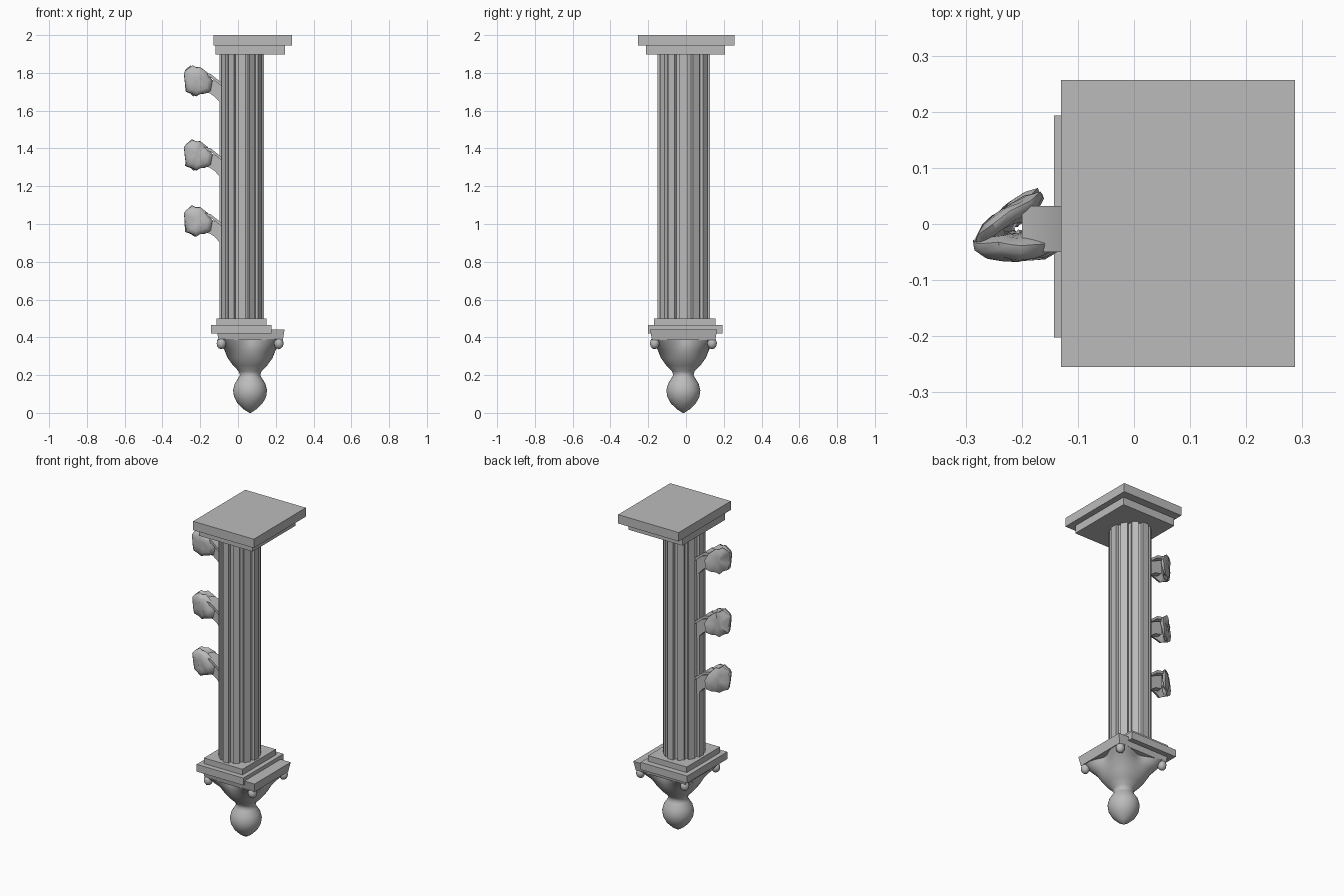
import bpy
import bmesh
import random
from math import sin, cos, pi, radians
from mathutils import Vector

random.seed(4)

if "Cube" in bpy.data.objects:
    bpy.data.objects.remove(bpy.data.objects["Cube"], do_unlink=True)

stone = bpy.data.materials.new("grey_stone")
stone.use_nodes = True
GREY = (0.5, 0.5, 0.5, 1)
stone.diffuse_color = GREY
stone.node_tree.nodes["Principled BSDF"].inputs["Base Color"].default_value = GREY


def finish(name, bm, smooth=None):
    """Turn a bmesh into an object, optionally smooth shaded."""
    bmesh.ops.recalc_face_normals(bm, faces=bm.faces)
    mesh = bpy.data.meshes.new(name)
    bm.to_mesh(mesh)
    bm.free()
    mesh.materials.append(stone)
    obj = bpy.data.objects.new(name, mesh)
    bpy.context.collection.objects.link(obj)
    if smooth:
        bpy.ops.object.select_all(action="DESELECT")
        obj.select_set(True)
        bpy.context.view_layer.objects.active = obj
        bpy.ops.object.shade_smooth_by_angle(angle=radians(smooth))
    return obj


def loft(name, rings, smooth=None):
    """Skin a series of closed rings and cap both ends."""
    bm = bmesh.new()
    rows = [[bm.verts.new(p) for p in ring] for ring in rings]
    n = len(rows[0])
    for a, b in zip(rows, rows[1:]):
        for i in range(n):
            j = (i + 1) % n
            bm.faces.new((a[i], a[j], b[j], b[i]))
    bm.faces.new(rows[0])
    bm.faces.new(rows[-1])
    return finish(name, bm, smooth)


def slab(name, x0, x1, y0, y1, z0, z1, inset=0.0):
    """Rectangular slab whose underside may be slightly smaller."""
    def ring(z, d):
        return [(x0 + d, y0 + d, z), (x1 - d, y0 + d, z),
                (x1 - d, y1 - d, z), (x0 + d, y1 - d, z)]
    loft(name, [ring(z0, inset), ring(z1, 0)])


# Stepped slabs at the top and at the foot of the shaft
slab("top_slab", -0.13, 0.287, -0.255, 0.257, 1.945, 2.0)
slab("upper_step", -0.12, 0.25, -0.213, 0.207, 1.897, 1.945)
slab("lower_step", -0.115, 0.15, -0.17, 0.157, 0.465, 0.5)
slab("base_slab", -0.143, 0.178, -0.202, 0.193, 0.42, 0.465)
slab("corbel_slab", -0.113, 0.247, -0.19, 0.165, 0.385, 0.442, 0.01)

# Shaft with twelve flat ribs and grooves between them
TEETH = 12


def shaft_ring(z):
    ring = []
    for t in range(TEETH):
        for offset, depth in ((-0.3, 1), (0.3, 1), (0.36, 0.87), (0.64, 0.87)):
            a = 2 * pi * (t + offset) / TEETH
            c, s = cos(a), sin(a)
            diamond = (abs(c) ** 1.6 + abs(s) ** 1.6) ** (-1 / 1.6)
            r = diamond * depth
            ring.append((0.02 + 0.122 * r * c, -0.012 + 0.143 * r * s, z))
    return ring


loft("fluted_shaft", [shaft_ring(0.49), shaft_ring(1.9)])

# Corbel: pointed ball, neck and a bowl that flares to four corners
CX, CY = 0.064, -0.014
PROFILE = [(0.004, 0.0, 0), (0.035, 0.02, 0), (0.066, 0.05, 0),
           (0.085, 0.085, 0), (0.09, 0.12, 0), (0.081, 0.155, 0),
           (0.062, 0.185, 0), (0.054, 0.2, 0), (0.06, 0.22, 0.02),
           (0.09, 0.25, 0.04), (0.12, 0.29, 0.06), (0.138, 0.33, 0.12),
           (0.148, 0.36, 0.3), (0.15, 0.39, 0.5)]


def bowl_ring(r, z, flare):
    ring = []
    for i in range(48):
        a = 2 * pi * i / 48
        crease = 1 - flare * 0.2 * abs(cos(2 * a)) ** 8
        k = r * crease * (1 + flare * abs(sin(2 * a)) ** 3)
        ring.append((CX + k * cos(a), CY + k * sin(a), z))
    return ring


loft("corbel_bowl", [bowl_ring(*p) for p in PROFILE], 50)

# Small scrolls hanging under the corbel corners
for sx, side in ((-1, "right"), (1, "left")):
    for sy, end in ((-1, "front"), (1, "back")):
        bm = bmesh.new()
        bmesh.ops.create_icosphere(bm, subdivisions=2, radius=0.026)
        for v in bm.verts:
            v.co.z *= 1.2
            v.co += Vector((CX + sx * 0.152, CY + sy * 0.152, 0.368))
        finish(f"scroll_{end}_{side}", bm, 60)

# Side brackets: outlines given as (distance along, height)
LEAF = [(0.0, 0.04), (0.012, 0.055), (0.045, 0.08), (0.065, 0.07),
        (0.085, 0.072), (0.125, 0.04), (0.15, 0.0), (0.14, -0.055),
        (0.11, -0.07), (0.085, -0.072), (0.065, -0.085), (0.04, -0.07),
        (0.012, -0.06), (0.006, -0.02)]
PLATE = [(-0.05, -0.04), (-0.1, -0.002), (-0.145, 0.034), (-0.2, 0.045),
         (-0.2, 0.03), (-0.145, 0.017), (-0.1, -0.02), (-0.05, -0.06)]
WEB = [(-0.06, -0.045), (-0.1, -0.012), (-0.19, 0.025), (-0.19, -0.06),
       (-0.15, -0.068), (-0.125, -0.085), (-0.1, -0.112), (-0.06, -0.15)]


def leaf(name, start, end, thick, zc):
    """Crumpled, pillow-shaped leaf standing on the line start to end."""
    a, b = Vector(start), Vector(end)
    along = b - a
    side = Vector((-along.y, along.x)).normalized()
    shifts = [random.uniform(-0.007, 0.007) for _ in LEAF]
    rings = []
    for off, scale in ((-1, 0.3), (-0.85, 0.7), (-0.3, 0.96), (0.3, 1),
                       (0.85, 0.7), (1, 0.3)):
        ring = []
        for (u, h), shift in zip(LEAF, shifts):
            u = 0.075 + (u - 0.075) * scale
            p = a + along * (u / 0.15) + side * (off * thick + shift)
            ring.append((p.x, p.y, zc + h * scale))
        rings.append(ring)
    loft(name, rings, 50)


def extrude_y(name, outline, y0, y1, zc):
    loft(name, [[(x, y, zc + z) for x, z in outline] for y in (y0, y1)], 40)


for label, zc in (("top", 1.76), ("middle", 1.367), ("bottom", 1.018)):
    extrude_y(f"{label}_bracket_plate", PLATE, -0.05, 0.032, zc)
    extrude_y(f"{label}_bracket_web", WEB, -0.03, 0.012, zc)
    leaf(f"{label}_front_leaf", (-0.287, -0.036), (-0.135, -0.042), 0.023, zc)
    leaf(f"{label}_back_leaf", (-0.282, -0.036), (-0.165, 0.056), 0.016, zc)
